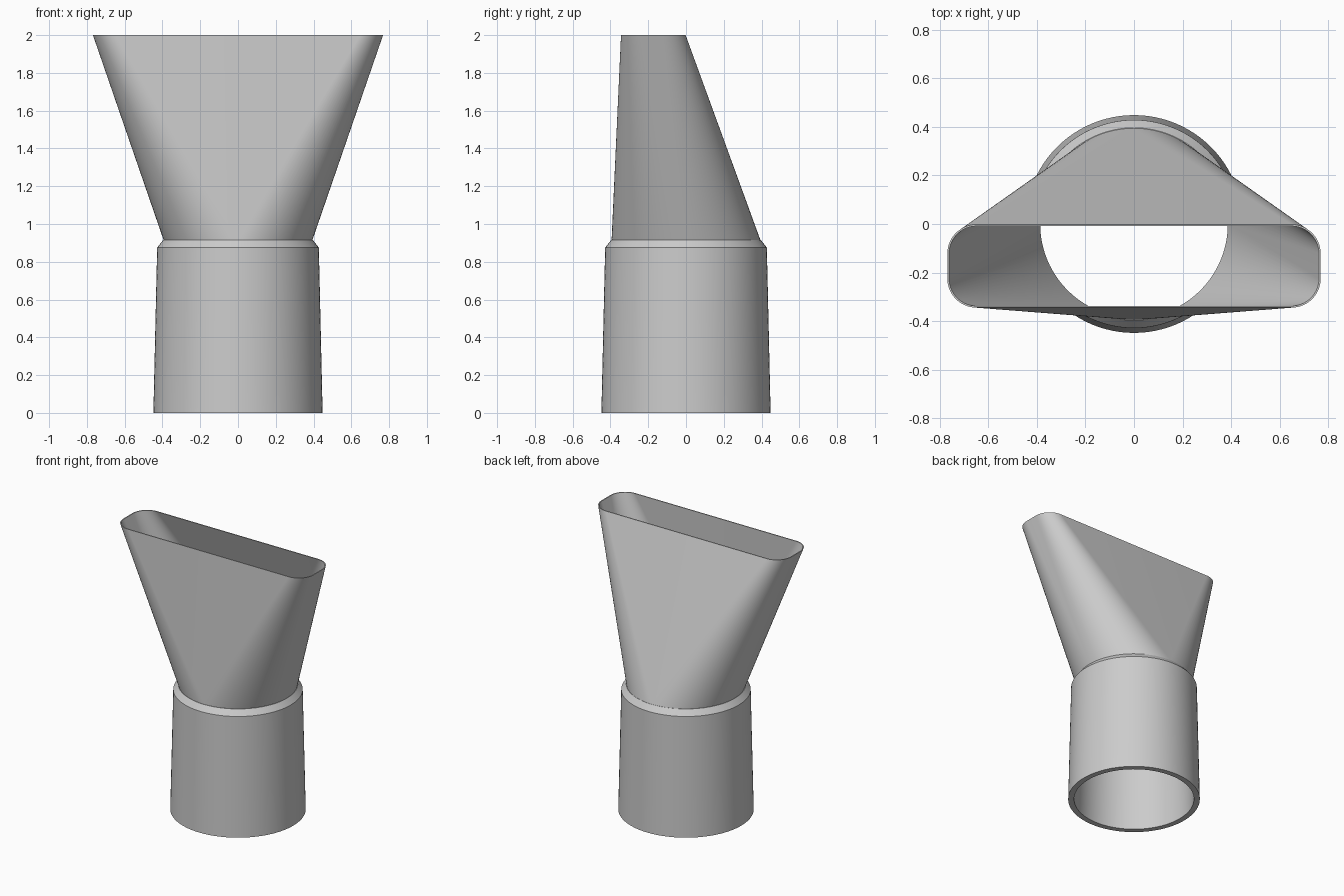
import bpy, bmesh, math

cube = bpy.data.objects.get("Cube")
if cube:
    bpy.data.objects.remove(cube, do_unlink=True)

STEPS = 24  # segments per quarter turn

grey = bpy.data.materials.new("plain_grey")
grey.use_nodes = True
colour = (0.6, 0.6, 0.6, 1)
grey.diffuse_color = colour
grey.node_tree.nodes["Principled BSDF"].inputs["Base Color"].default_value = colour


def ring(z, radius, half_x=None, half_y=None, centre_y=0.0):
    """Rounded rectangle made of four quarter arcs; a circle when no half sizes are given."""
    flat_x = (half_x or radius) - radius
    flat_y = (half_y or radius) - radius
    points = []
    for quarter in range(4):
        sx = 1 if quarter in (0, 3) else -1
        sy = 1 if quarter < 2 else -1
        for i in range(STEPS + 1):
            a = (quarter + i / STEPS) * math.pi / 2
            points.append((sx * flat_x + radius * math.cos(a),
                           centre_y + sy * flat_y + radius * math.sin(a), z))
    return points


def loft(name, rings):
    """Skin a closed loop of rings into a hollow wall."""
    bm = bmesh.new()
    loops = [[bm.verts.new(p) for p in r] for r in rings]
    for k, low in enumerate(loops):
        high = loops[(k + 1) % len(loops)]
        for i in range(len(low)):
            j = (i + 1) % len(low)
            bm.faces.new((low[i], low[j], high[j], high[i]))
    bmesh.ops.remove_doubles(bm, verts=bm.verts, dist=0.00005)
    bmesh.ops.recalc_face_normals(bm, faces=bm.faces)
    mesh = bpy.data.meshes.new(name)
    bm.to_mesh(mesh)
    bm.free()
    mesh.materials.append(grey)
    obj = bpy.data.objects.new(name, mesh)
    bpy.context.collection.objects.link(obj)
    bpy.ops.object.select_all(action='DESELECT')
    obj.select_set(True)
    bpy.context.view_layer.objects.active = obj
    bpy.ops.object.shade_smooth_by_angle(angle=math.radians(25))
    return obj


NECK = 0.915

# Tapered hose socket with a chamfered shoulder
loft("hose_socket", [ring(0, 0.448), ring(0.875, 0.428), ring(NECK, 0.396),
                     ring(NECK, 0.386), ring(0, 0.408)])

# Flared spout from the round neck to the offset flat mouth
loft("flat_spout", [ring(NECK, 0.394),
                    ring(2, 0.12, 0.768, 0.171, -0.173),
                    ring(2, 0.113, 0.761, 0.164, -0.173),
                    ring(NECK, 0.386)])
